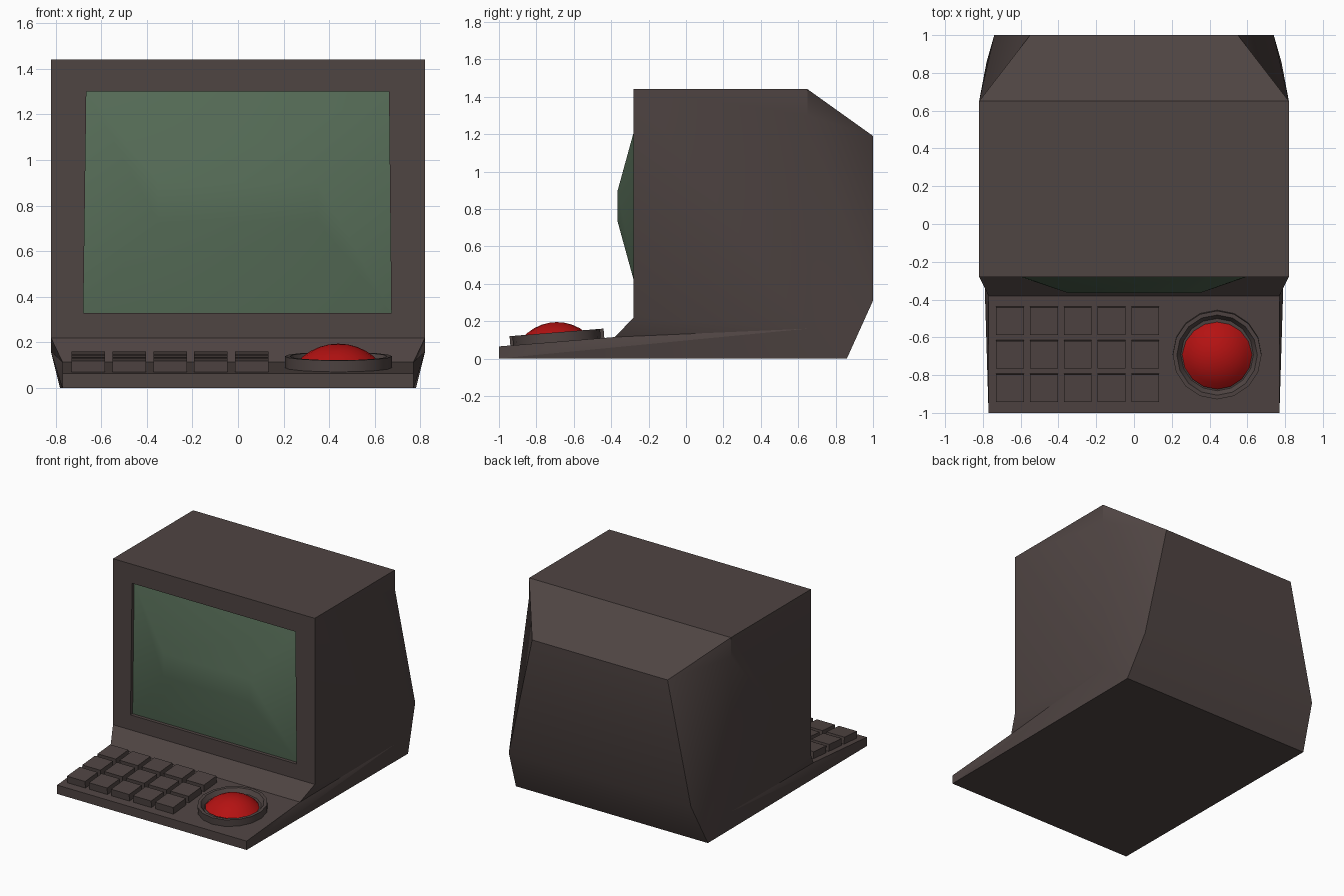
import bpy, bmesh, math
from mathutils import Matrix, Vector

cube = bpy.data.objects.get("Cube")
if cube:
    bpy.data.objects.remove(cube, do_unlink=True)


def material(name, color):
    m = bpy.data.materials.new(name)
    m.use_nodes = True
    m.diffuse_color = (*color, 1)
    m.node_tree.nodes["Principled BSDF"].inputs["Base Color"].default_value = (*color, 1)
    return m


CASING = material("dark_brown_plastic", (0.078, 0.058, 0.055))
GLASS = material("green_glass", (0.095, 0.155, 0.098))
RED = material("red_plastic", (0.46, 0.006, 0.006))

# Sloping key deck: height and tilt
SLOPE = 0.05 / 0.62
TILT = math.atan(SLOPE)


def deck_z(y):
    return 0.065 + (y + 1) * SLOPE


def finish(bm, name, mat, angle=30):
    bmesh.ops.recalc_face_normals(bm, faces=bm.faces)
    mesh = bpy.data.meshes.new(name)
    bm.to_mesh(mesh)
    bm.free()
    mesh.materials.append(mat)
    ob = bpy.data.objects.new(name, mesh)
    bpy.context.collection.objects.link(ob)
    bpy.ops.object.select_all(action="DESELECT")
    ob.select_set(True)
    bpy.context.view_layer.objects.active = ob
    bpy.ops.object.shade_smooth_by_angle(angle=math.radians(angle))
    return ob


def on_deck(ob, x, y):
    ob.location = (x, y, deck_z(y))
    ob.rotation_euler.x = TILT


def opening(y):
    # Corners of the screen opening, slightly wider at the bottom
    return [(-0.678, y, 0.33), (0.672, y, 0.33), (0.662, y, 1.30), (-0.665, y, 1.30)]


# Casing: outline of one side, mirrored and bridged
rim = [(0.77, -1, 0), (0.77, -1, 0.065), (0.77, -0.38, 0.115), (0.82, -0.28, 0.22),
       (0.82, -0.28, 1.44), (0.82, 0.65, 1.44), (0.55, 1, 1.19), (0.74, 1, 0.31),
       (0.78, 0.86, 0)]
inner = [(0.82, 0.65, 1.30), (0.82, 0.65, 0.16)]
side_faces = [(0, 1, 2), (0, 2, 10), (0, 10, 8), (2, 3, 10), (3, 4, 5, 9, 10),
              (5, 6, 9), (9, 6, 7), (9, 7, 10), (10, 7, 8)]
bm = bmesh.new()
left = [bm.verts.new(p) for p in rim + inner]
right = [bm.verts.new((-x, y, z)) for x, y, z in rim + inner]
for f in side_faces:
    bm.faces.new([left[i] for i in f])
    bm.faces.new([right[i] for i in reversed(f)])
strips = []
for i in range(len(rim)):
    j = (i + 1) % len(rim)
    strips.append(bm.faces.new((left[i], right[i], right[j], left[j])))
bmesh.ops.recalc_face_normals(bm, faces=bm.faces)

# Recessed screen opening in the front panel
front = strips[3]
bmesh.ops.inset_individual(bm, faces=[front], thickness=0.1)
corners = [Vector(c) for c in opening(-0.28)]
for v in front.verts:
    v.co = min(corners, key=lambda c: (c - v.co).length)
recess = bmesh.ops.extrude_discrete_faces(bm, faces=[front])["faces"][0]
bmesh.ops.translate(bm, verts=recess.verts, vec=(0, 0.045, 0))
finish(bm, "casing", CASING)

# Bulging screen
bm = bmesh.new()
edge = [bm.verts.new(p) for p in opening(-0.255)]
back = [bm.verts.new(p) for p in opening(-0.237)]
crown = [bm.verts.new((x, -0.365, z)) for x, z in
         [(-0.35, 0.73), (0.35, 0.73), (0.35, 0.90), (-0.35, 0.90)]]
for i in range(4):
    j = (i + 1) % 4
    bm.faces.new((edge[i], edge[j], crown[j], crown[i]))
    bm.faces.new((back[i], back[j], edge[j], edge[i]))
bm.faces.new(crown)
finish(bm, "screen", GLASS)

# Keypad
for row in range(3):
    for col in range(5):
        bm = bmesh.new()
        bmesh.ops.create_cube(bm, size=1, matrix=Matrix.Translation((0, 0, 0.02))
                              @ Matrix.Diagonal((0.147, 0.147, 0.06, 1)))
        key = finish(bm, f"key_{row + 1}_{col + 1}", CASING)
        on_deck(key, -0.656 + col * 0.179, -0.866 + row * 0.178)


def lathe(name, profile, mat, sides, angle=30):
    bm = bmesh.new()
    verts = [bm.verts.new((r, 0, z)) for r, z in profile]
    edges = [bm.edges.new(pair) for pair in zip(verts, verts[1:])]
    bmesh.ops.spin(bm, geom=verts + edges, cent=(0, 0, 0), axis=(0, 0, 1),
                   angle=math.tau, steps=sides)
    bmesh.ops.remove_doubles(bm, verts=bm.verts, dist=0.0001)
    return finish(bm, name, mat, angle)


# Button collar with a sunken floor
collar = lathe("button_collar", [(0.235, -0.01), (0.235, 0.05), (0.213, 0.05),
                                 (0.192, 0.02), (0, 0.02)], CASING, 16)
on_deck(collar, 0.44, -0.69)

# Red domed button
base_r, rise = 0.185, 0.085
ball_r = (base_r ** 2 + rise ** 2) / (2 * rise)
half = math.asin(base_r / ball_r)
dome = [(ball_r * math.sin(half * t / 5), ball_r * math.cos(half * t / 5) - ball_r + rise)
        for t in range(5, -1, -1)]
button = lathe("red_button", dome, RED, 16, 40)
button.location = (0.44, -0.69, 0.11)
